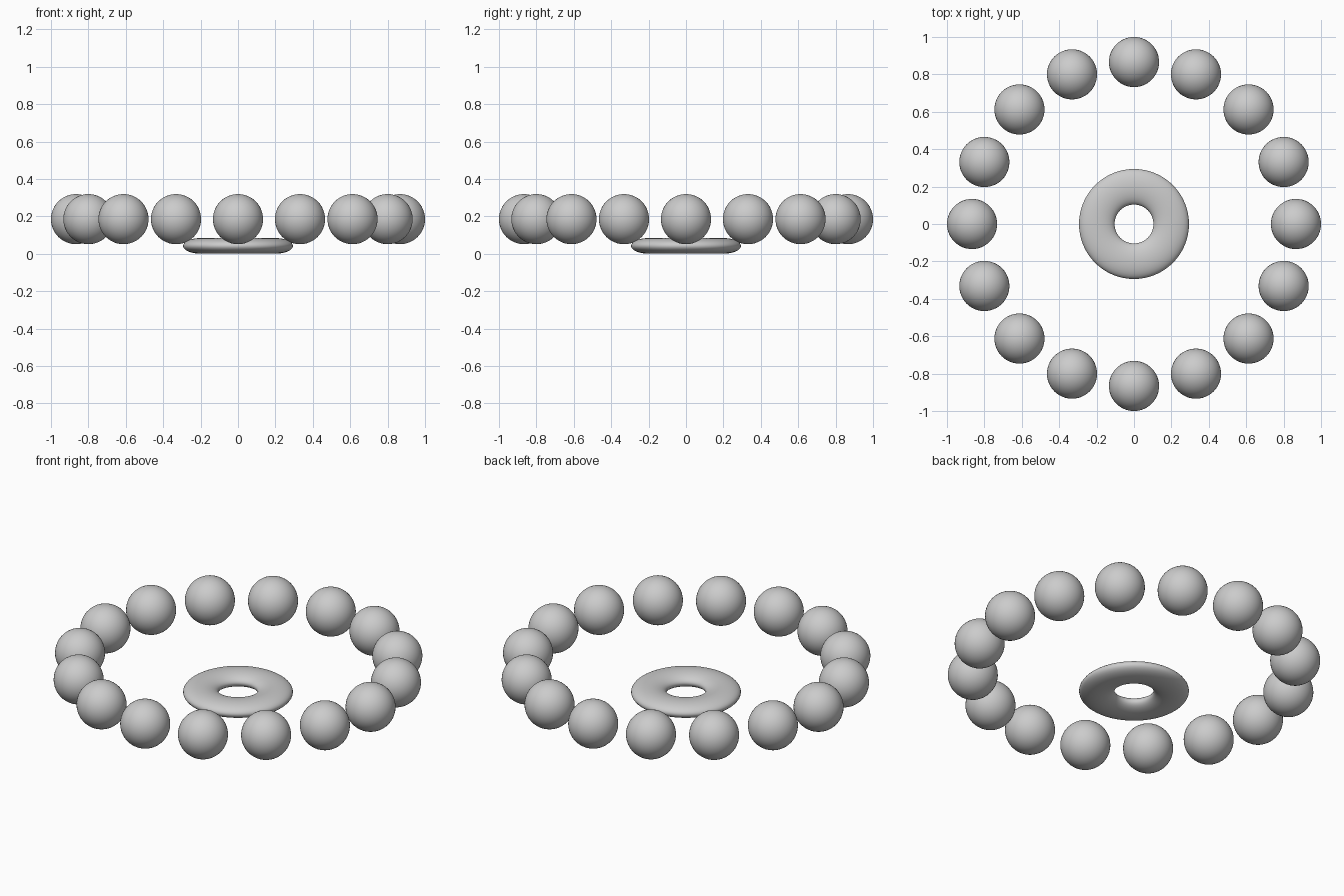
import bpy
from math import cos, sin, tau

if "Cube" in bpy.data.objects:
    bpy.data.objects.remove(bpy.data.objects["Cube"])

BEADS = 16
BEAD_R = 0.134
RING_R = 1.0 - BEAD_R
BEAD_Z = 0.185

# Flattened central ring resting on the ground
bpy.ops.mesh.primitive_torus_add(major_radius=0.199, minor_radius=0.095,
                                 major_segments=64, minor_segments=32,
                                 location=(0, 0, 0.042))
ring = bpy.context.object
ring.name = "central_ring"
ring.scale.z = 0.042 / 0.095
bpy.ops.object.transform_apply(location=False, rotation=False, scale=True)
bpy.ops.object.shade_smooth()

# Circle of balls sharing one mesh
bpy.ops.mesh.primitive_uv_sphere_add(segments=48, ring_count=24, radius=BEAD_R)
ball = bpy.context.object
bpy.ops.object.shade_smooth()
for i in range(BEADS):
    b = ball if i == 0 else ball.copy()
    if i:
        bpy.context.collection.objects.link(b)
    b.name = f"ball_{i + 1:02d}"
    a = tau * i / BEADS
    b.location = (RING_R * cos(a), RING_R * sin(a), BEAD_Z)
    b.rotation_euler.z = a
